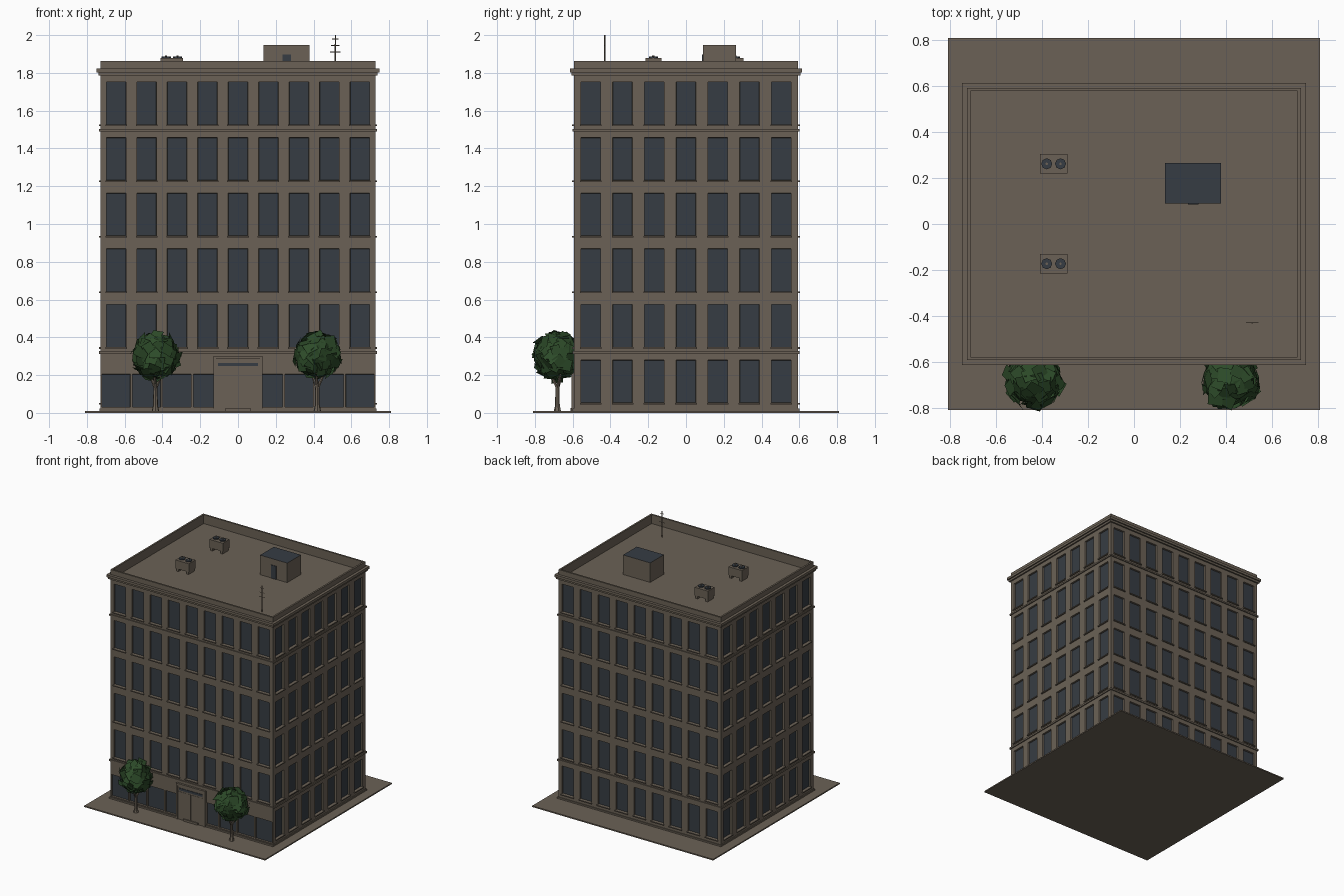
import bpy, bmesh, random
from math import radians, pi, cos, sin
from mathutils import Vector, Matrix

cube = bpy.data.objects.get("Cube")
if cube:
    bpy.data.objects.remove(cube, do_unlink=True)
random.seed(4)


def material(name, rgb):
    m = bpy.data.materials.new(name)
    m.use_nodes = True
    m.diffuse_color = (*rgb, 1)
    m.node_tree.nodes["Principled BSDF"].inputs["Base Color"].default_value = (*rgb, 1)
    return m


STONE = material("brown stone", (0.147, 0.121, 0.092))
GLASS = material("dark glass", (0.037, 0.046, 0.057))
LEAF = material("leaf green", (0.026, 0.07, 0.022))


def finish(name, bm, *mats):
    me = bpy.data.meshes.new(name)
    bm.to_mesh(me)
    bm.free()
    for m in mats:
        me.materials.append(m)
    ob = bpy.data.objects.new(name, me)
    bpy.context.collection.objects.link(ob)
    return ob


def add_box(bm, x0, x1, y0, y1, z0, z1, spin=0.0):
    mid = Vector((x0 + x1, y0 + y1, z0 + z1)) / 2
    mat = Matrix.Rotation(spin, 4, 'Z') @ Matrix.Translation(mid) @ Matrix.Diagonal((x1 - x0, y1 - y0, z1 - z0, 1))
    return bmesh.ops.create_cube(bm, size=1, matrix=mat)["verts"]


def add_rod(bm, a, b, r0, r1, sides=6):
    a, b = Vector(a), Vector(b)
    turn = (b - a).to_track_quat('Z', 'Y').to_matrix().to_4x4()
    bmesh.ops.create_cone(bm, cap_ends=True, segments=sides, radius1=r0, radius2=r1,
                          depth=(b - a).length, matrix=Matrix.Translation((a + b) / 2) @ turn)


def box(name, mat, *dims):
    bm = bmesh.new()
    add_box(bm, *dims)
    return finish(name, bm, mat)


HX, HY, ROOF = 0.727, 0.593, 1.79


def ring(name, out, inn, z0, z1):
    # rectangular band round the building, offsets measured from the wall face
    bm = bmesh.new()
    loops = []
    for off, z in ((out, z0), (out, z1), (inn, z1), (inn, z0)):
        x, y = HX + off, HY + off
        loops.append([bm.verts.new((sx * x, sy * y, z)) for sx, sy in ((-1, -1), (1, -1), (1, 1), (-1, 1))])
    for i in range(4):
        for k in range(4):
            a, b, j = loops[i], loops[(i + 1) % 4], (k + 1) % 4
            bm.faces.new((a[k], a[j], b[j], b[k]))
    return finish(name, bm, STONE)


# window layout
WIN_H, FLOOR_H, FIRST = 0.227, 0.2945, 0.053


def grid_wall(bm, half, dist, spin, cols, pitch, width, rows, z_bottom, z_top):
    """Wall panel whose odd grid cells become recessed windows."""
    us = [-half]
    for c in range(cols):
        mid = (c - (cols - 1) / 2) * pitch
        us += [mid - width / 2, mid + width / 2]
    us.append(half)
    zs = [z_bottom] + [z for r in rows for z in r] + [z_top]
    rot = Matrix.Rotation(spin, 4, 'Z')
    grid = [[bm.verts.new(rot @ Vector((u, -dist, z))) for u in us] for z in zs]
    panes = []
    for j in range(len(zs) - 1):
        for i in range(len(us) - 1):
            f = bm.faces.new((grid[j][i], grid[j][i + 1], grid[j + 1][i + 1], grid[j + 1][i]))
            if i % 2 and j % 2:
                panes.append(f)
    bm.normal_update()
    bmesh.ops.inset_individual(bm, faces=panes, thickness=0.002, depth=-0.014)
    for f in panes:
        f.material_index = 1


# four facades with sills
walls, sills = bmesh.new(), bmesh.new()
sides = [(HX, HY, 0, 9, 0.1613), (HY, HX, pi / 2, 7, 0.168),
         (HX, HY, pi, 9, 0.1613), (HY, HX, -pi / 2, 7, 0.168)]
for n, (half, dist, spin, cols, pitch) in enumerate(sides):
    start = 1 if n == 0 else 0
    rows = [(FIRST + r * FLOOR_H, FIRST + r * FLOOR_H + WIN_H) for r in range(start, 6)]
    base = 0.27 if n == 0 else 0.01
    grid_wall(walls, half, dist, spin, cols, pitch, 0.104, rows, base, ROOF)
    if n == 0:
        grid_wall(walls, half, dist, spin, cols, pitch, 0.15, [(0.03, 0.205)], 0.01, base)
    for z, _ in rows:
        for c in range(cols):
            u = (c - (cols - 1) / 2) * pitch
            add_box(sills, u - 0.057, u + 0.057, -dist - 0.01, -dist + 0.002, z - 0.008, z, spin)
finish("facade_walls", walls, STONE, GLASS)
finish("window_sills", sills, STONE)

# ground, roof and mouldings
box("pavement", STONE, -0.81, 0.81, -0.81, 0.81, 0, 0.01)
box("roof_deck", STONE, -HX + 0.005, HX - 0.005, -HY + 0.005, HY - 0.005, ROOF - 0.02, ROOF)
ring("parapet", 0, -0.014, ROOF, 1.862)
ring("cornice", 0.022, -0.002, 1.803, 1.823)
ring("cornice_lower", 0.012, -0.002, 1.787, 1.803)
ring("upper_band", 0.008, -0.002, 1.49, 1.502)
ring("lower_band", 0.008, -0.002, 0.313, 0.327)
ring("plinth", 0.007, -0.002, 0.01, 0.022)

# entrance
bm = bmesh.new()
add_box(bm, -0.131, 0.131, -HY - 0.008, -HY + 0.02, 0.01, 0.285)
add_box(bm, -0.131, 0.131, -HY - 0.016, -HY, 0.285, 0.3)
for s in (-1, 1):
    add_box(bm, s * 0.124 - 0.007, s * 0.124 + 0.007, -HY - 0.013, -HY, 0.01, 0.285)
    add_box(bm, s * 0.058 - 0.057, s * 0.058 + 0.057, -HY - 0.01, -HY, 0.025, 0.235)
finish("entrance_surround", bm, STONE)
box("entrance_step", STONE, -0.065, 0.065, -HY - 0.018, -HY, 0.01, 0.026)
box("entrance_panel", GLASS, -0.105, 0.105, -HY - 0.012, -HY, 0.247, 0.265)

# stair house on the roof
bm = bmesh.new()
add_box(bm, 0.135, 0.378, 0.09, 0.265, ROOF, 1.948)
for f in bm.faces:
    f.material_index = 1 if f.normal.z > 0.5 else 0
bm.normal_update()
for f in bm.faces:
    f.material_index = 1 if f.normal.z > 0.5 else 0
finish("stair_house", bm, STONE, GLASS)
box("stair_house_door", GLASS, 0.235, 0.28, 0.086, 0.092, ROOF, 1.897)

# rooftop cooling units with twin fans
for label, y in (("front", -0.173), ("back", 0.262)):
    bm = bmesh.new()
    add_box(bm, -0.41, -0.29, y - 0.042, y + 0.042, ROOF + 0.022, 1.88)
    for x in (-0.395, -0.305):
        add_box(bm, x - 0.01, x + 0.01, y - 0.038, y + 0.038, ROOF, ROOF + 0.022)
    for x in (-0.38, -0.32):
        add_rod(bm, (x, y, 1.88), (x, y, 1.891), 0.006, 0.006)
    finish(label + "_cooling_unit", bm, STONE)
    bm = bmesh.new()
    for x in (-0.38, -0.32):
        add_rod(bm, (x, y, 1.878), (x, y, 1.888), 0.024, 0.024, 8)
    finish(label + "_cooling_fans", bm, GLASS)

# aerial
bm = bmesh.new()
add_rod(bm, (0.515, -0.43, ROOF), (0.515, -0.43, 2.0), 0.004, 0.003)
for z, w in ((1.91, 0.027), (1.945, 0.022), (1.98, 0.017)):
    add_rod(bm, (0.515 - w, -0.43, z), (0.515 + w, -0.43, z), 0.002, 0.002, 4)
finish("aerial", bm, STONE)


# street trees: forked trunk and a crown of overlapping leaf plates
def tree(label, x, y, z):
    bm = bmesh.new()
    add_rod(bm, (x, y, 0.01), (x, y, 0.04), 0.02, 0.013, 7)
    add_rod(bm, (x, y, 0.04), (x, y, 0.15), 0.013, 0.011, 7)
    for k in range(3):
        a = 0.4 + k * 2 * pi / 3
        add_rod(bm, (x, y, 0.13), (x + 0.045 * cos(a), y + 0.045 * sin(a), 0.22), 0.009, 0.005, 5)
    finish(label + "_tree_trunk", bm, STONE)
    bm = bmesh.new()
    mid = Vector((x, y, z))
    bmesh.ops.create_icosphere(bm, subdivisions=2, radius=0.108, matrix=Matrix.Translation(mid))
    for k in range(90):
        h = 1 - 2 * (k + 0.5) / 90
        r, a = (1 - h * h) ** 0.5, k * 2.4
        d = Vector((r * cos(a), r * sin(a), h))
        lean = Vector([random.uniform(-0.4, 0.4) for _ in range(3)])
        turn = (d + lean).to_track_quat('Z', 'Y').to_matrix().to_4x4()
        spin = Matrix.Rotation(random.uniform(0, pi), 4, 'Z')
        place = Matrix.Translation(mid + d * random.uniform(0.108, 0.123))
        bmesh.ops.create_grid(bm, x_segments=1, y_segments=1, size=random.uniform(0.024, 0.034),
                              matrix=place @ turn @ spin)
    finish(label + "_tree_crown", bm, LEAF)


tree("right", -0.437, -0.68, 0.298)
tree("left", 0.42, -0.68, 0.305)
